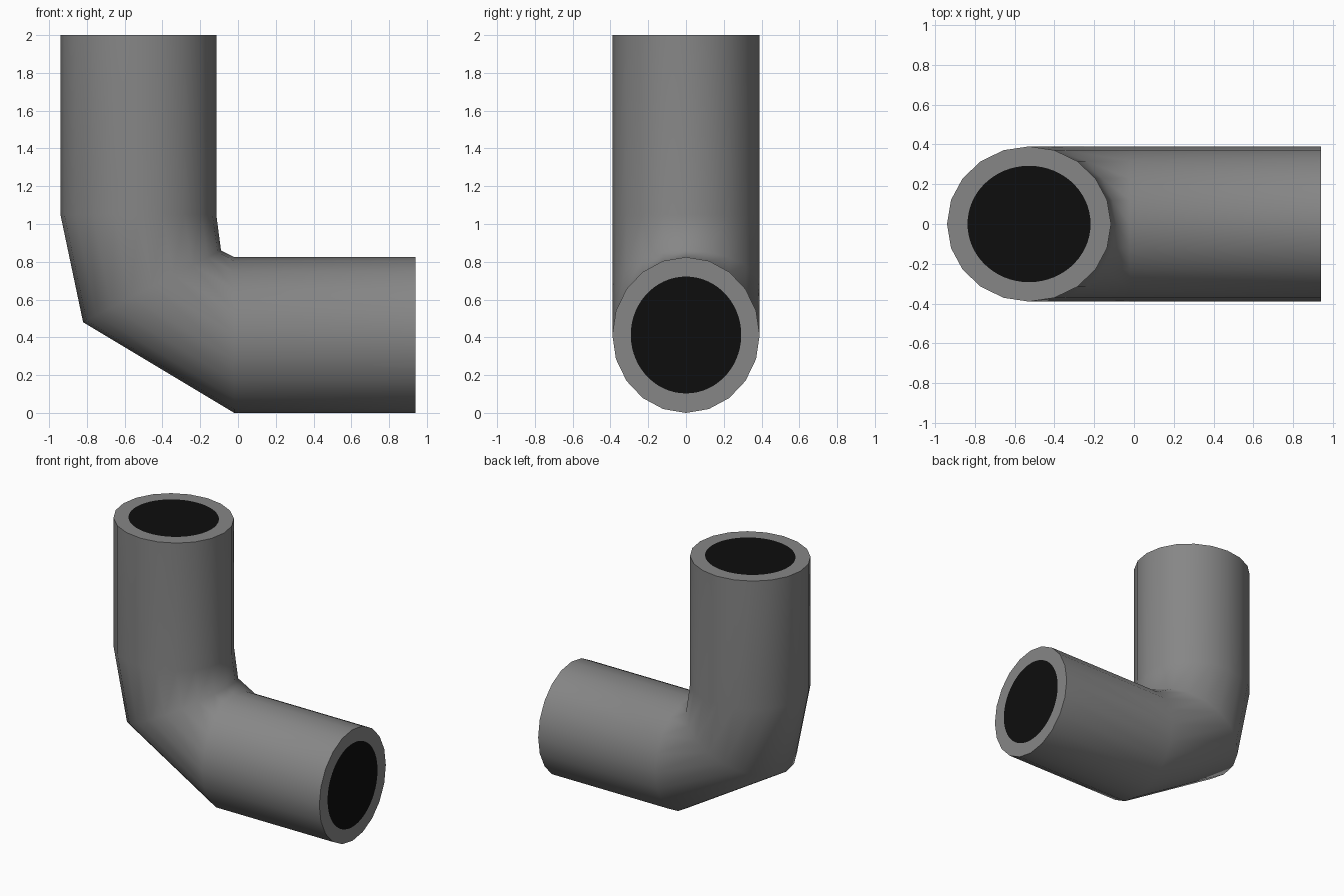
import bpy, bmesh, math
from mathutils import Vector

if "Cube" in bpy.data.objects:
    bpy.data.objects.remove(bpy.data.objects["Cube"])

SIDES, FINE, RY = 20, 60, 0.39


def material(name, c):
    m = bpy.data.materials.new(name)
    m.diffuse_color = (c, c, c, 1)
    m.use_nodes = True
    m.node_tree.nodes["Principled BSDF"].inputs["Base Color"].default_value = m.diffuse_color
    return m


grey = material("pipe grey", 0.24)
black = material("opening black", 0.004)


def make_object(name, bm, mats):
    bmesh.ops.recalc_face_normals(bm, faces=bm.faces)
    me = bpy.data.meshes.new(name)
    bm.to_mesh(me)
    bm.free()
    for m in mats:
        me.materials.append(m)
    ob = bpy.data.objects.new(name, me)
    bpy.context.collection.objects.link(ob)
    return ob


def ring_point(outer, inner, t, ry=RY):
    """Point on an ellipse whose in-plane diameter runs outer -> inner (x, z)."""
    o, i = Vector((outer[0], 0, outer[1])), Vector((inner[0], 0, inner[1]))
    return (o + i) / 2 + (o - i) / 2 * math.cos(t) + Vector((0, ry * math.sin(t), 0))


# Bent pipe: rings given by outside-of-bend and inside-of-bend points
rings = [((-0.94, 2.0), (-0.115, 2.0)), ((-0.94, 1.05), (-0.115, 1.05)),
         ((-0.82, 0.48), (-0.09, 0.86)),
         ((-0.02, 0.0), (-0.02, 0.825)), ((0.94, 0.0), (0.94, 0.825))]
bm = bmesh.new()
loops = [[bm.verts.new(ring_point(o, i, math.tau * k / SIDES)) for k in range(SIDES)]
         for o, i in rings]
for a, b in zip(loops, loops[1:]):
    for k in range(SIDES):
        n = (k + 1) % SIDES
        bm.faces.new((a[k], a[n], b[n], b[k]))
pipe = make_object("bent_pipe", bm, [grey])
for p in pipe.data.polygons:
    p.use_smooth = True


# Flat end: grey rim around a rounder black opening
def end_cap(name, ring, normal):
    o, i = ring
    hole = 0.75
    c = ring_point(o, i, math.pi / 2, 0)
    bm = bmesh.new()
    outer, inner = [], []
    step = FINE // SIDES
    for k in range(FINE):
        s, f = divmod(k, step)
        p = ring_point(o, i, math.tau * s / SIDES)
        q = ring_point(o, i, math.tau * (s + 1) / SIDES)
        outer.append(bm.verts.new(p.lerp(q, f / step)))
        inner.append(bm.verts.new(c + (ring_point(o, i, math.tau * k / FINE) - c) * hole))
    for k in range(FINE):
        n = (k + 1) % FINE
        bm.faces.new((outer[k], outer[n], inner[n], inner[k]))
    bm.faces.new(inner).material_index = 1
    bmesh.ops.recalc_face_normals(bm, faces=bm.faces)
    for f in bm.faces:
        f.normal_update()
    if sum(f.normal.dot(Vector(normal)) for f in bm.faces) < 0:
        bmesh.ops.reverse_faces(bm, faces=bm.faces)
    me = bpy.data.meshes.new(name)
    bm.to_mesh(me)
    bm.free()
    me.materials.append(grey)
    me.materials.append(black)
    bpy.context.collection.objects.link(bpy.data.objects.new(name, me))


end_cap("top_opening", rings[0], (0, 0, 1))
end_cap("side_opening", rings[-1], (1, 0, 0))

# Make sure the open tube's faces point outwards
me = pipe.data
if me.polygons[0].normal.dot(me.polygons[0].center - Vector((-0.5275, 0, 1.525))) < 0:
    me.flip_normals()
